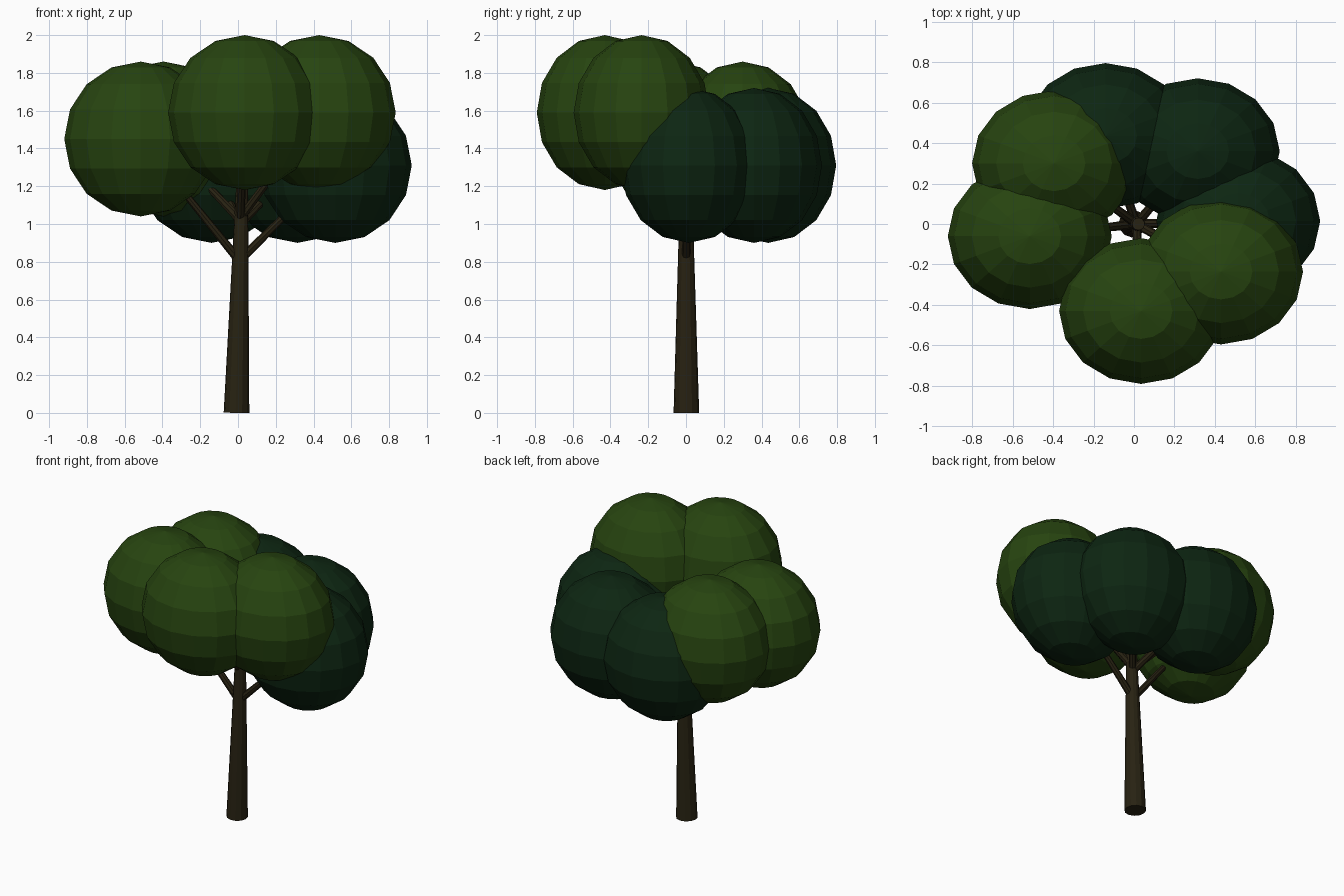
import bpy, bmesh
from mathutils import Vector, Matrix

if "Cube" in bpy.data.objects:
    bpy.data.objects.remove(bpy.data.objects["Cube"])


def make_material(name, rgb):
    m = bpy.data.materials.new(name)
    m.diffuse_color = (*rgb, 1.0)
    m.use_nodes = True
    m.node_tree.nodes["Principled BSDF"].inputs["Base Color"].default_value = m.diffuse_color
    return m


LIGHT = make_material("light leaf green", (0.020, 0.058, 0.005))
DARK = make_material("dark leaf green", (0.004, 0.019, 0.006))
BARK = make_material("bark brown", (0.021, 0.016, 0.006))


def finish(name, bm, material):
    bmesh.ops.recalc_face_normals(bm, faces=bm.faces)
    mesh = bpy.data.meshes.new(name)
    bm.to_mesh(mesh)
    bm.free()
    mesh.materials.append(material)
    obj = bpy.data.objects.new(name, mesh)
    bpy.context.collection.objects.link(obj)
    return obj


def limb(name, start, end, r1, r2, sides):
    """Tapered round limb between two points."""
    start, end = Vector(start), Vector(end)
    axis = end - start
    turn = axis.to_track_quat('Z', 'Y').to_matrix().to_4x4()
    bm = bmesh.new()
    bmesh.ops.create_cone(bm, cap_ends=True, segments=sides, radius1=r1, radius2=r2,
                          depth=axis.length,
                          matrix=Matrix.Translation((start + end) / 2) @ turn)
    return finish(name, bm, BARK)


def leaf_clump(name, centre, material):
    """Faceted ellipsoid of leaves."""
    bm = bmesh.new()
    bmesh.ops.create_uvsphere(bm, u_segments=16, v_segments=8, radius=1.0,
                              matrix=Matrix.Translation(centre)
                              @ Matrix.Diagonal((0.405, 0.36, 0.41, 1.0)))
    return finish(name, bm, material)


# Trunk, leaning very slightly
limb("trunk", (-0.008, 0.002, 0.0), (0.022, 0.0, 1.22), 0.068, 0.031, 12)

# Leaf clumps: name, centre, colour, height where the branch leaves the trunk
clumps = [
    ("front", (0.035, -0.43, 1.59), LIGHT, 1.02),
    ("front_right", (0.43, -0.235, 1.59), LIGHT, 1.03),
    ("left", (-0.515, -0.06, 1.45), LIGHT, 0.80),
    ("back_left", (-0.395, 0.30, 1.45), LIGHT, 1.02),
    ("back", (-0.14, 0.435, 1.31), DARK, 1.00),
    ("back_right", (0.315, 0.36, 1.31), DARK, 1.00),
    ("right", (0.515, 0.015, 1.31), DARK, 0.81),
]

# Each clump is carried by one branch that ends inside it
for name, centre, colour, height in clumps:
    leaf_clump(name + "_leaves", centre, colour)
    root = Vector((0.012, 0.0, height))
    limb(name + "_branch", root, root.lerp(Vector(centre), 0.65), 0.024, 0.017, 8)
